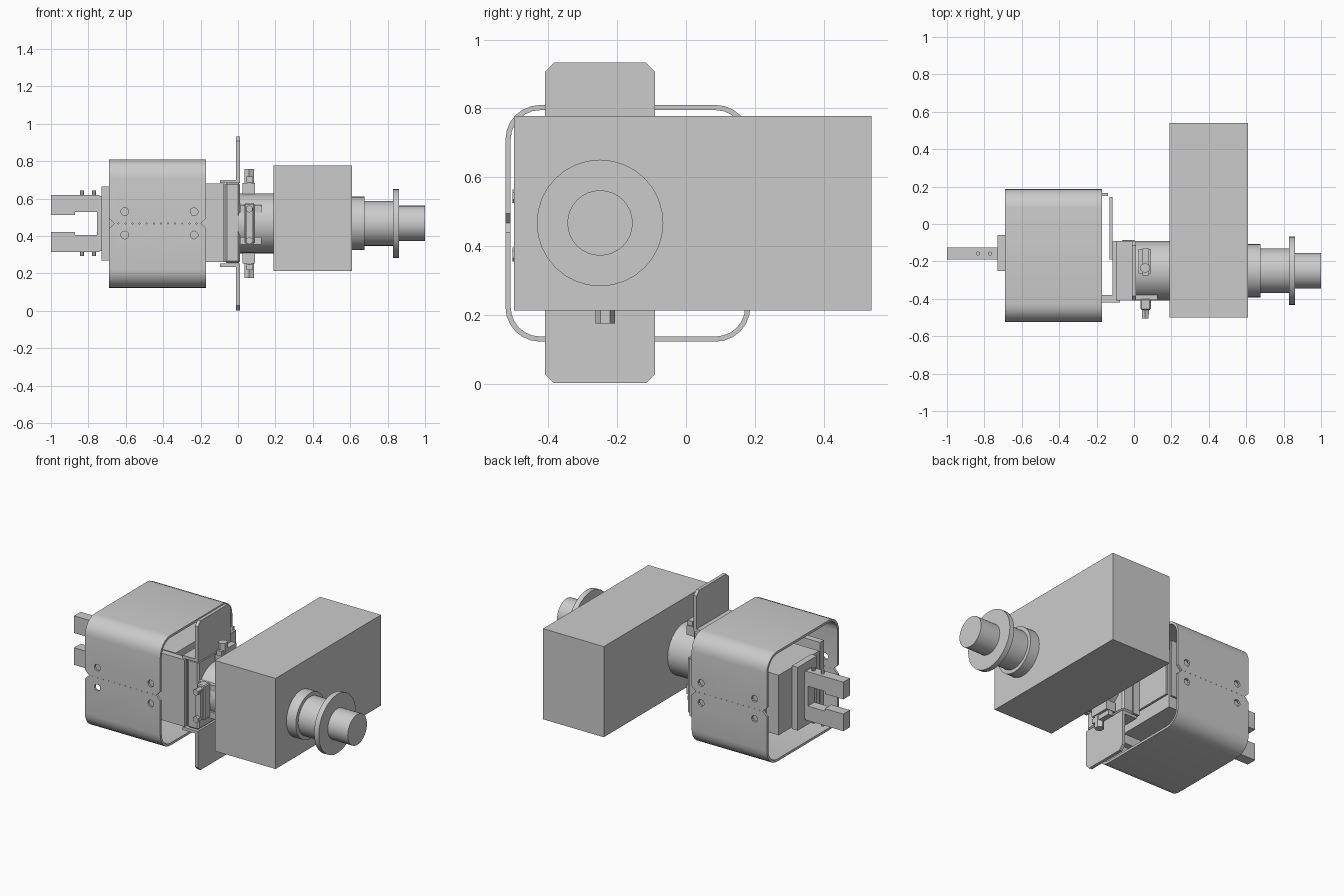
import bpy, bmesh, math
from mathutils import Matrix, Vector

if "Cube" in bpy.data.objects:
    bpy.data.objects.remove(bpy.data.objects["Cube"])

CY, CZ = -0.25, 0.467   # shaft axis


def finish(name, bm, smooth=False):
    bmesh.ops.recalc_face_normals(bm, faces=bm.faces)
    me = bpy.data.meshes.new(name)
    bm.to_mesh(me)
    bm.free()
    ob = bpy.data.objects.new(name, me)
    bpy.context.collection.objects.link(ob)
    if smooth:
        bpy.context.view_layer.objects.active = ob
        ob.select_set(True)
        bpy.ops.object.shade_smooth_by_angle(angle=math.radians(35))
        ob.select_set(False)
    return ob


def add_box(bm, x, y, z):
    m = Matrix.Translation(((x[0]+x[1])/2, (y[0]+y[1])/2, (z[0]+z[1])/2))
    m = m @ Matrix.Diagonal((x[1]-x[0], y[1]-y[0], z[1]-z[0], 1))
    bmesh.ops.create_cube(bm, size=1, matrix=m)


def box(name, x, y, z, bevel=0):
    bm = bmesh.new()
    add_box(bm, x, y, z)
    if bevel:
        bmesh.ops.bevel(bm, geom=bm.edges[:], offset=bevel, segments=1, affect='EDGES')
    return finish(name, bm)


def add_cyl(bm, p, q, r, n):
    p, q = Vector(p), Vector(q)
    rot = (q - p).to_track_quat('Z', 'Y').to_matrix().to_4x4()
    bmesh.ops.create_cone(bm, cap_ends=True, segments=n, radius1=r, radius2=r,
                          depth=(q - p).length, matrix=Matrix.Translation((p + q) / 2) @ rot)


def cyl(name, p, q, r, n=32):
    bm = bmesh.new()
    add_cyl(bm, p, q, r, n)
    return finish(name, bm, True)


def prism(name, pts, axis, a, b):
    """Extrude a closed outline along x or y."""
    bm = bmesh.new()
    place = (lambda u, v: (a, u, v)) if axis == 'x' else (lambda u, v: (u, a, v))
    f = bm.faces.new([bm.verts.new(place(u, v)) for u, v in pts])
    ext = bmesh.ops.extrude_face_region(bm, geom=[f])
    d = (b - a, 0, 0) if axis == 'x' else (0, b - a, 0)
    bmesh.ops.translate(bm, vec=d, verts=[v for v in ext['geom'] if isinstance(v, bmesh.types.BMVert)])
    return finish(name, bm)


def rounded(y0, y1, z0, z1, r, n=6):
    pts = []
    for k, (cy, cz) in enumerate([(y1-r, z1-r), (y0+r, z1-r), (y0+r, z0+r), (y1-r, z0+r)]):
        for i in range(n + 1):
            t = math.pi / 2 * (k + i / n)
            pts.append((cy + r * math.cos(t), cz + r * math.sin(t)))
    return pts


# wrap-around shell: rounded tube open at both ends
bm = bmesh.new()
rings = [[bm.verts.new((x, y, z)) for y, z in rounded(-.525+t, .187-t, .122+t, .81-t, .1-t)]
         for x, t in [(-.69, 0), (-.17, 0), (-.17, .015), (-.69, .015)]]
for a, b in zip(rings, rings[1:] + rings[:1]):
    for i in range(len(a)):
        j = (i + 1) % len(a)
        bm.faces.new((a[i], a[j], b[j], b[i]))
shell = finish("shell", bm, True)

# holes, seam perforations and edge notches, cut through both walls
cut = bmesh.new()
for y in (-.52, .18):
    for x in (-.605, -.235):
        for z in (.405, .53):
            add_cyl(cut, (x, y-.05, z), (x, y+.05, z), .021, 10)
    for x in (-.69, -.17):
        add_cyl(cut, (x, y-.05, CZ), (x, y+.05, CZ), .028, 4)
    for i in range(12):
        x = -.64 + i * .038
        add_cyl(cut, (x, y-.05, CZ), (x, y+.05, CZ), .003, 6)
cutter = finish("shell_cutter", cut)
cutter.hide_render = True
cutter.hide_viewport = True
mod = shell.modifiers.new("holes", 'BOOLEAN')
mod.object = cutter
mod.solver = 'EXACT'

# yoke arms and coil inside the shell
box("yoke_front", (-.66, -.075), (-.42, -.38), (.262, .68))
box("yoke_back", (-.66, -.14), (.15, .165), (.29, .65))
box("coil_block", (-.69, -.2), (-.33, .07), (.28, .655))
box("armature_plate", (-.13, -.115), (-.19, .145), (.3, .64))

# terminal base with two prongs
box("terminal_base", (-.73, -.69), (-.25, -.06), (.27, .665))
box("terminal_step", (-.755, -.73), (-.19, -.125), (.32, .615))
for s, tag in ((1, "upper"), (-1, "lower")):
    prism("prong_" + tag, [(u, CZ + s * v) for u, v in
          [(-1, .046), (-.872, .046), (-.872, .062), (-.74, .062), (-.74, .153), (-1, .153)]],
          'y', -.19, -.125)
    for x in (-.835, -.77):
        z = CZ + s * .153
        cyl("prong_screw_" + tag, (x, -.158, z), (x, -.158, z + s * .022), .011, 8)

# mounting body and chamfered flanges
box("mount_body", (-.115, -.07), (-.4, -.09), (.262, .68))
box("mount_front_plate", (-.07, .01), (-.405, -.085), (.255, .685), .01)
for s, tag in ((1, "upper"), (-1, "lower")):
    y0, y1, c, h = -.41, -.09, .026, .466
    prism("flange_" + tag, [(y, CZ + s * z) for y, z in
          [(y0, .215), (y1, .215), (y1, h-c), (y1-c, h), (y0+c, h), (y0, h-c)]], 'x', -.01, .01)
    z = sorted((CZ + s * .215, CZ + s * .233))
    box("flange_foot_" + tag, (-.095, 0), (y0, y1), z)

# motor, gearbox and stepped shaft
cyl("motor", (.0, CY, CZ), (.195, CY, CZ), .16, 24)
box("gearbox", (.19, .61), (-.5, .54), (.212, .778))
for name, x0, x1, r in [("collar", .605, .675, .143), ("hub", .67, .835, .12),
                        ("disc", .83, .862, .184), ("shaft_end", .86, 1, .095)]:
    cyl(name, (x0, CY, CZ), (x1, CY, CZ), r)

# clamps on three sides of the motor
for tag, s in (("upper", 1), ("lower", -1)):
    def zz(a, b):
        return sorted((CZ + s * a, CZ + s * b))
    box("clamp_base_" + tag, (.025, .09), (-.265, -.135), zz(.155, .215))
    box("clamp_bar_" + tag, (.045, .08), (-.275, -.13), zz(.22, .25))
    cyl("clamp_bolt_" + tag, (.06, -.235, CZ + s * .2), (.06, -.235, CZ + s * .292), .028, 6)
box("front_clamp_bar", (.035, .09), (-.46, -.4), (.36, .575), .006)
box("front_clamp_cover", (.045, .08), (-.485, -.455), (.385, .55))
for z in (.375, .545):
    box("front_clamp_foot", (.01, .125), (-.405, -.38), (z-.02, z+.02))
    cyl("front_clamp_bolt", (.06, -.46, z), (.06, -.505, z), .02, 6)
